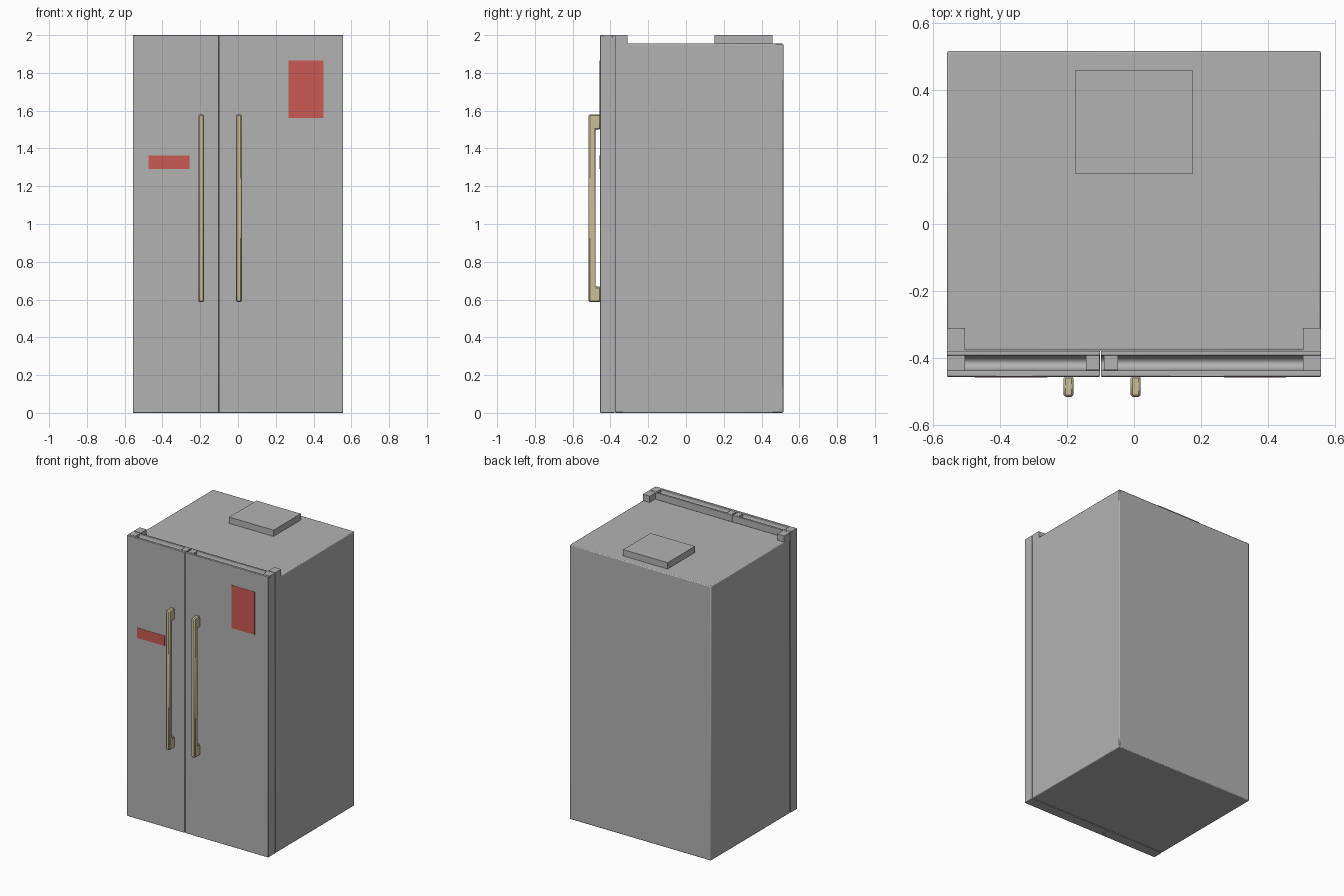
import bpy, bmesh, math

if "Cube" in bpy.data.objects:
    bpy.data.objects.remove(bpy.data.objects["Cube"])


def material(name, rgb):
    m = bpy.data.materials.new(name)
    m.diffuse_color = (*rgb, 1.0)
    m.use_nodes = True
    m.node_tree.nodes["Principled BSDF"].inputs["Base Color"].default_value = m.diffuse_color
    return m


STEEL = material("steel_grey", (0.45, 0.45, 0.45))
BRASS = material("pale_brass", (0.60, 0.53, 0.33))
RED = material("panel_red", (0.60, 0.10, 0.09))


def prism(name, profile, x0, x1, mat, bevel=0.0):
    """Extrude a (y, z) outline along x from x0 to x1."""
    bm = bmesh.new()
    face = bm.faces.new([bm.verts.new((x0, y, z)) for y, z in profile])
    out = bmesh.ops.extrude_face_region(bm, geom=[face])
    verts = [g for g in out["geom"] if isinstance(g, bmesh.types.BMVert)]
    bmesh.ops.translate(bm, vec=(x1 - x0, 0, 0), verts=verts)
    bmesh.ops.recalc_face_normals(bm, faces=bm.faces)
    me = bpy.data.meshes.new(name)
    bm.to_mesh(me)
    bm.free()
    me.materials.append(mat)
    ob = bpy.data.objects.new(name, me)
    bpy.context.collection.objects.link(ob)
    if bevel:
        mod = ob.modifiers.new("soft_edges", "BEVEL")
        mod.width = bevel
        mod.segments = 2
        mod.limit_method = 'ANGLE'
        mod.angle_limit = math.radians(40)
    bpy.context.view_layer.objects.active = ob
    ob.select_set(True)
    bpy.ops.object.shade_smooth_by_angle(angle=math.radians(31))
    ob.select_set(False)
    return ob


def box(name, x, y, z, mat=STEEL, bevel=0.0):
    outline = [(y[0], z[0]), (y[0], z[1]), (y[1], z[1]), (y[1], z[0])]
    return prism(name, outline, x[0], x[1], mat, bevel)


W, FRONT, BACK, TOP = 0.557, -0.455, 0.515, 1.955
SPLIT = -0.1

# Cabinet and rear top housing
box("cabinet", (-W, W), (-0.377, BACK), (0, TOP), bevel=0.006)
box("top_housing", (-0.175, 0.175), (0.15, 0.457), (TOP - 0.01, 2.0))

# Doors with a rounded trough along the top
ya, yb = -0.437, -0.391
mid, rad = (ya + yb) / 2, (yb - ya) / 2
trough = [(mid - rad * math.cos(math.pi * i / 10),
           2.0 - 0.04 * math.sin(math.pi * i / 10)) for i in range(11)]
door = [(FRONT, 0), (FRONT, 2.0)] + trough + [(-0.378, 2.0), (-0.378, 0)]
prism("left_door", door, -W, SPLIT - 0.001, STEEL, 0.003)
prism("right_door", door, SPLIT + 0.001, W, STEEL, 0.003)

# Hinge blocks on the outer corners and door-end blocks by the split
for side, label in ((-1, "left"), (1, "right")):
    x = sorted((side * 0.503, side * W))
    box(label + "_cabinet_hinge", x, (-0.376, -0.31), (TOP - 0.01, 2.0))
    box(label + "_door_hinge", x, (ya, yb), (1.95, 2.0))
box("left_door_end_block", (-0.143, -0.103), (ya + 0.002, yb), (1.95, 1.999))
box("right_door_end_block", (-0.089, -0.048), (ya + 0.002, yb), (1.95, 1.999))

# Handles: a bar with two posts, chamfered front edges
grip = [(FRONT + 0.002, 0.587), (-0.515, 0.587), (-0.515, 1.58),
        (FRONT + 0.002, 1.58), (FRONT + 0.002, 1.5), (-0.48, 1.5),
        (-0.48, 0.668), (FRONT + 0.002, 0.668)]
for cx, label in ((-0.195, "left"), (0.005, "right")):
    ob = prism(label + "_handle", grip, cx - 0.015, cx + 0.015, BRASS, 0.006)
    ob.modifiers["soft_edges"].segments = 1

# Red panels on the door fronts
box("left_panel", (-0.475, -0.258), (FRONT - 0.002, FRONT + 0.002), (1.29, 1.363), RED)
box("right_panel", (0.268, 0.452), (FRONT - 0.002, FRONT + 0.002), (1.56, 1.865), RED)
